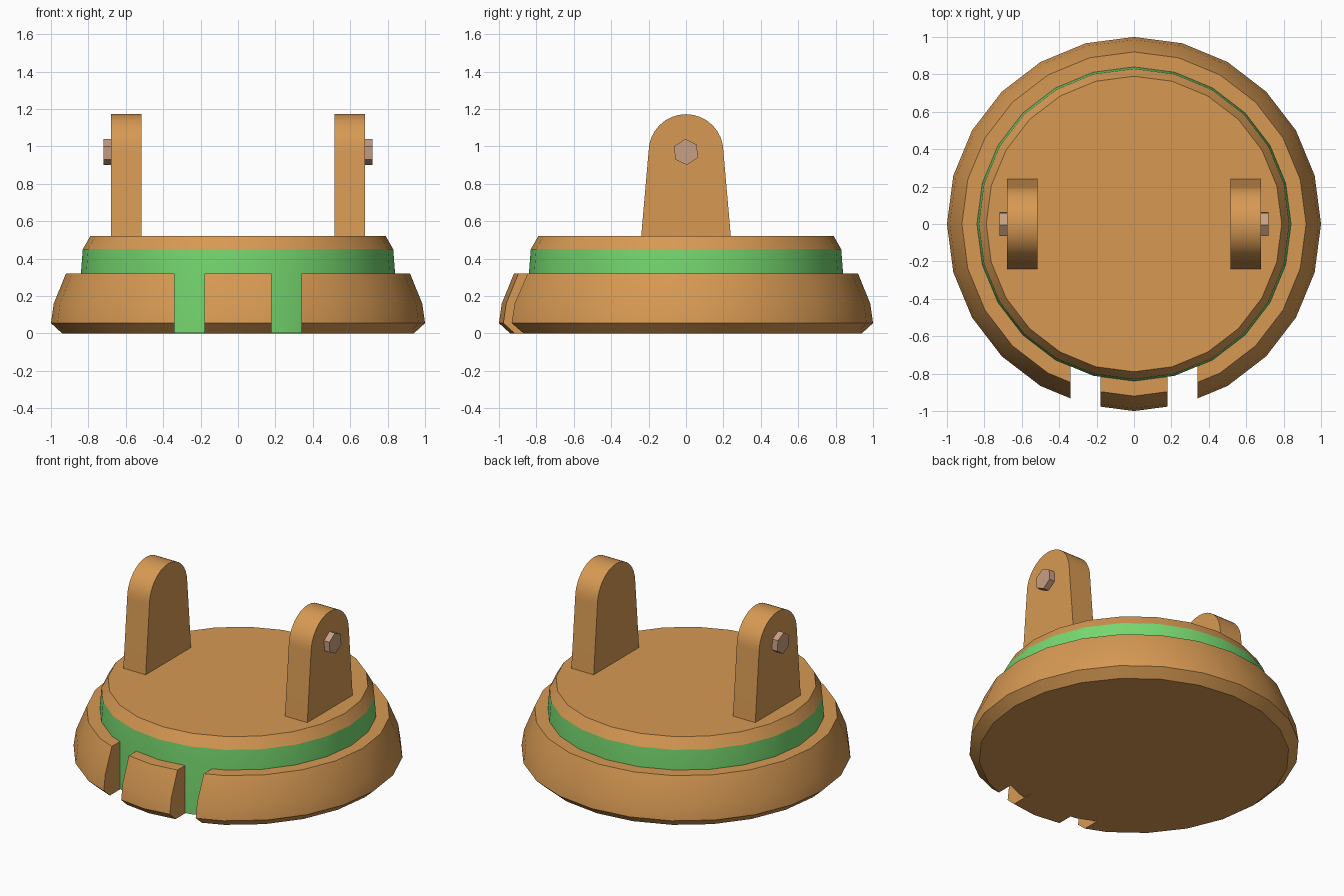
import bpy, bmesh, math
from mathutils import Matrix

cube = bpy.data.objects.get("Cube")
if cube:
    bpy.data.objects.remove(cube, do_unlink=True)


def material(name, rgb):
    m = bpy.data.materials.new(name)
    m.use_nodes = True
    m.diffuse_color = (*rgb, 1)
    m.node_tree.nodes["Principled BSDF"].inputs["Base Color"].default_value = (*rgb, 1)
    return m


ORANGE = material("copper orange", (0.68, 0.32, 0.087))
GREEN = material("bright green", (0.18, 0.68, 0.16))
BOLT = material("dull rose metal", (0.58, 0.35, 0.23))


def finish(name, bm, *mats):
    bmesh.ops.recalc_face_normals(bm, faces=bm.faces)
    me = bpy.data.meshes.new(name)
    bm.to_mesh(me)
    bm.free()
    ob = bpy.data.objects.new(name, me)
    bpy.context.collection.objects.link(ob)
    for m in mats:
        me.materials.append(m)
    return ob


def activate(ob):
    bpy.ops.object.select_all(action='DESELECT')
    ob.select_set(True)
    bpy.context.view_layer.objects.active = ob


def smooth(ob):
    activate(ob)
    bpy.ops.object.shade_smooth_by_angle(angle=math.radians(22))


def lathe(profile, sides=24):
    """Solid of revolution about z with flat end caps."""
    bm = bmesh.new()
    rings = []
    for r, z in profile:
        angles = [math.tau * i / sides for i in range(sides)]
        rings.append([bm.verts.new((r * math.cos(a), r * math.sin(a), z)) for a in angles])
    for low, high in zip(rings, rings[1:]):
        for i in range(sides):
            j = (i + 1) % sides
            bm.faces.new((low[i], low[j], high[j], high[i]))
    bm.faces.new(rings[0][::-1])
    bm.faces.new(rings[-1])
    return bm


def extrude_x(outline, x0, x1):
    """Solid from a (y, z) outline between two x positions."""
    bm = bmesh.new()
    face = bm.faces.new([bm.verts.new((x0, y, z)) for y, z in outline])
    new = bmesh.ops.extrude_face_region(bm, geom=[face])["geom"]
    verts = [v for v in new if isinstance(v, bmesh.types.BMVert)]
    bmesh.ops.translate(bm, verts=verts, vec=(x1 - x0, 0, 0))
    return bm


# Wide lower rim with two slots cut into the front
rim = finish("base_rim", lathe([(0.94, 0), (1, 0.055), (0.985, 0.16), (0.92, 0.32)]), ORANGE)
for side in (-1, 1):
    bm = bmesh.new()
    bmesh.ops.create_cube(bm, size=1, matrix=Matrix.Translation((side * 0.26, -0.98, 0.2))
                          @ Matrix.Diagonal((0.16, 0.46, 1, 1)))
    cutter = finish("slot_cutter", bm)
    cutter.hide_render = True
    mod = rim.modifiers.new("slot", 'BOOLEAN')
    mod.operation = 'DIFFERENCE'
    mod.solver = 'EXACT'
    mod.object = cutter
    activate(rim)
    bpy.ops.object.modifier_apply(modifier=mod.name)
    bpy.data.objects.remove(cutter, do_unlink=True)
smooth(rim)

# Inner drum: green wall, orange chamfer and caps
bm = lathe([(0.84, 0.003), (0.84, 0.32), (0.83, 0.45), (0.79, 0.52)])
for f in bm.faces:
    z = f.calc_center_median().z
    f.material_index = 1 if 0.01 < z < 0.45 else 0
smooth(finish("inner_drum", bm, ORANGE, GREEN))

# Pair of round-topped brackets, each with a hexagonal bolt on the outside
arch = [(0.2 * math.cos(a), 0.972 + 0.2 * math.sin(a))
        for a in (math.pi * i / 16 for i in range(17))]
outline = [(0.24, 0.515)] + arch + [(-0.24, 0.515)]
hexagon = [(0.07 * math.cos(a), 0.97 + 0.07 * math.sin(a))
           for a in (math.radians(60 * i + 34) for i in range(6))]
for side, label in ((1, "left"), (-1, "right")):
    smooth(finish(label + "_bracket", extrude_x(outline, side * 0.515, side * 0.68), ORANGE))
    finish(label + "_bolt", extrude_x(hexagon, side * 0.675, side * 0.72), BOLT)
